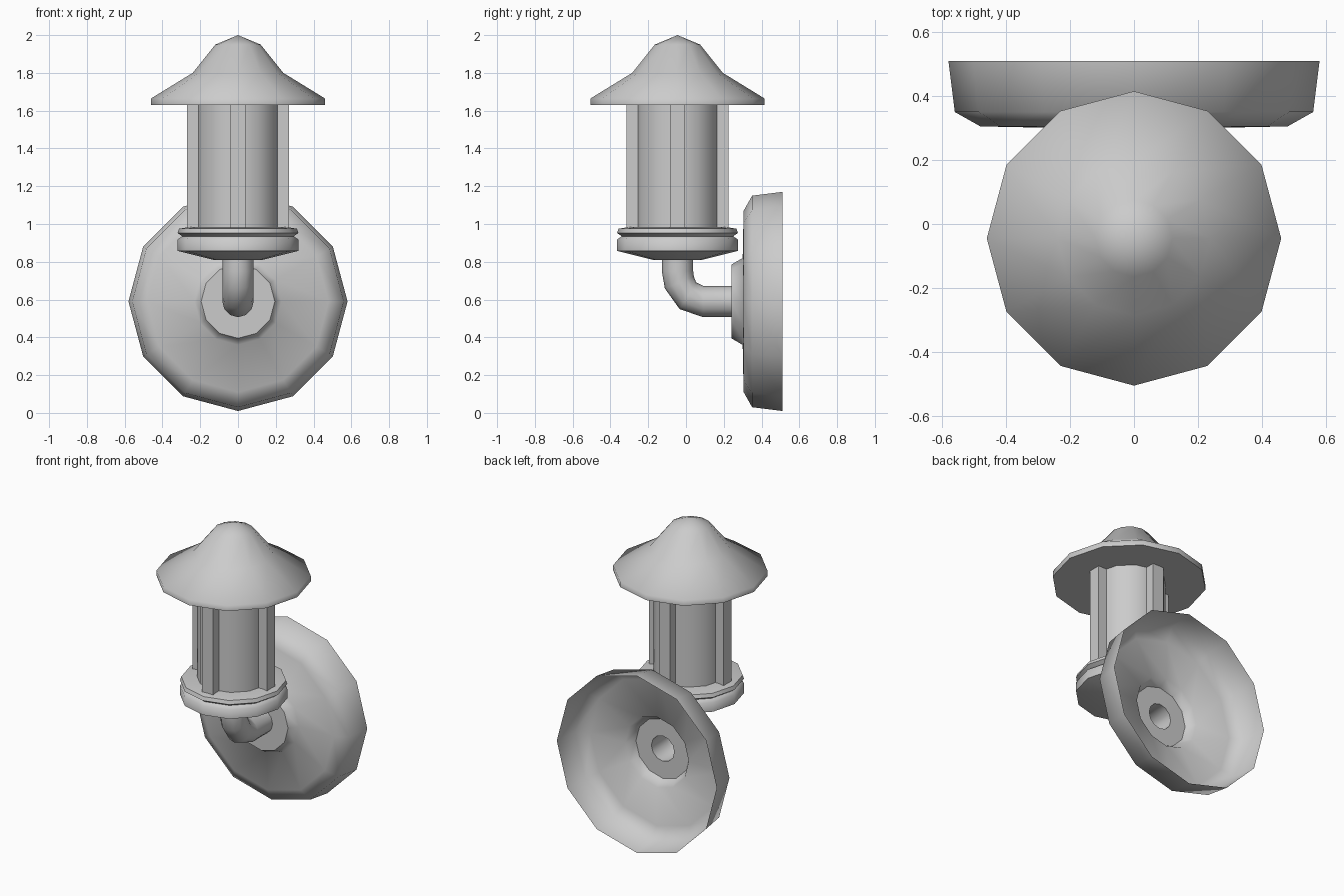
import bpy, bmesh
from math import sin, cos, pi, radians
from mathutils import Matrix, Vector

cube = bpy.data.objects.get("Cube")
if cube:
    bpy.data.objects.remove(cube)

SIDES = 12
LAMP_Y = -0.045   # lantern axis
ARM_Z = 0.59      # wall plate axis

grey = bpy.data.materials.new("grey_metal")
grey.use_nodes = True
grey.diffuse_color = (0.6, 0.6, 0.6, 1)
grey.node_tree.nodes["Principled BSDF"].inputs["Base Color"].default_value = (0.6, 0.6, 0.6, 1)


def finish(name, bm, angle=60):
    bmesh.ops.remove_doubles(bm, verts=bm.verts, dist=1e-4)
    mesh = bpy.data.meshes.new(name)
    bm.to_mesh(mesh)
    bm.free()
    mesh.materials.append(grey)
    obj = bpy.data.objects.new(name, mesh)
    bpy.context.collection.objects.link(obj)
    bpy.ops.object.select_all(action='DESELECT')
    obj.select_set(True)
    bpy.context.view_layer.objects.active = obj
    bpy.ops.object.shade_smooth_by_angle(angle=radians(angle))
    return obj


def skin(name, rings, angle=60):
    """Join successive rings of points with quads."""
    bm = bmesh.new()
    loops = [[bm.verts.new(p) for p in ring] for ring in rings]
    for a, b in zip(loops, loops[1:]):
        for i in range(SIDES):
            j = (i + 1) % SIDES
            bm.faces.new((a[i], a[j], b[j], b[i]))
    return finish(name, bm, angle)


def circle(radius):
    return [Vector((radius * cos(2 * pi * i / SIDES), radius * sin(2 * pi * i / SIDES), 0))
            for i in range(SIDES)]


def lathe(name, profile, place, angle=60):
    """Turn (radius, height) pairs round the local z axis."""
    return skin(name, [[place @ (p + Vector((0, 0, h))) for p in circle(r)]
                       for r, h in profile], angle)


upright = Matrix.Translation((0, LAMP_Y, 0))
# Local z points to the front, away from the wall
wall = Matrix.Translation((0, 0, ARM_Z)) @ Matrix.Rotation(pi / 2, 4, 'X')

# Hollow wall plate with its raised boss
lathe("wall_plate", [(0.58, -0.51), (0.56, -0.35), (0.48, -0.305), (0.23, -0.30),
                     (0.195, -0.24), (0.083, -0.24)], wall)

# Bent arm: centre y, centre z, tilt of each ring
bend = [(0.24, ARM_Z, 90), (0.09, ARM_Z, 90), (0.01, 0.62, 58),
        (-0.035, 0.69, 22), (LAMP_Y, 0.75, 0), (LAMP_Y, 0.84, 0)]
skin("arm", [[Matrix.Translation((0, y, z)) @ Matrix.Rotation(radians(t), 4, 'X') @ p
              for p in circle(0.083)] for y, z, t in bend])

# Ringed base of the lantern
lathe("lantern_base", [(0, 0.808), (0.13, 0.81), (0.32, 0.858), (0.32, 0.918), (0.295, 0.935),
                       (0.32, 0.952), (0.312, 0.975), (0.25, 0.985), (0, 0.985)], upright)

# Lantern body
lathe("lantern_body", [(0.22, 0.98), (0.22, 1.64)], upright)

# Four upright ribs
bm = bmesh.new()
for k in range(4):
    place = (upright @ Matrix.Rotation(k * pi / 2, 4, 'Z')
             @ Matrix.Translation((0.22, 0, 1.305)) @ Matrix.Diagonal((0.1, 0.08, 0.65, 1)))
    bmesh.ops.create_cube(bm, size=1, matrix=place)
finish("ribs", bm, 30)

# Roof with a rounded peak and flat underside
lathe("roof", [(0, 1.63), (0.46, 1.63), (0.46, 1.665), (0.24, 1.80),
               (0.12, 1.95), (0, 2.0)], upright)
